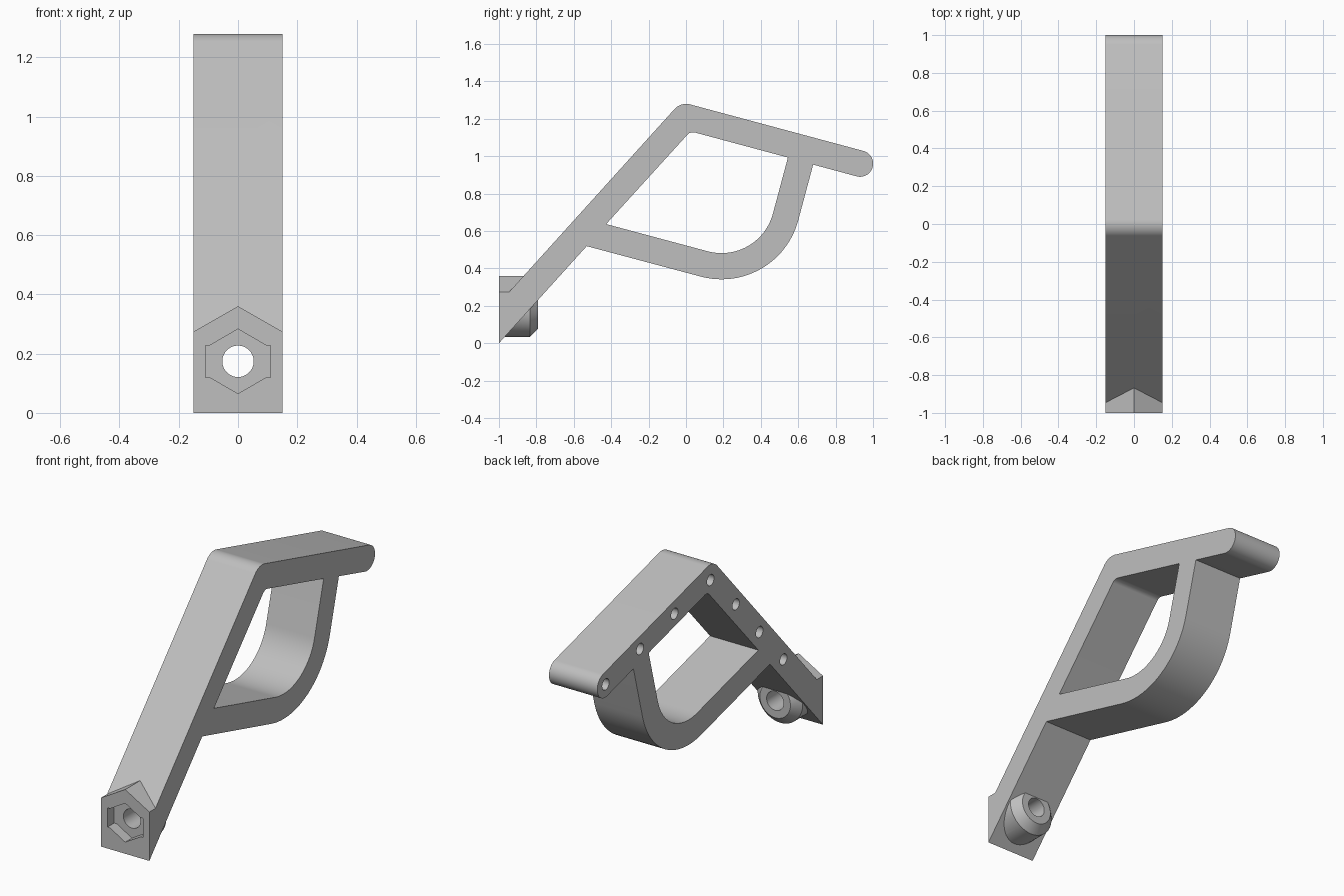
import bpy, bmesh, math
from mathutils import Vector

cube = bpy.data.objects.get("Cube")
if cube:
    bpy.data.objects.remove(cube)

grey = bpy.data.materials.new("light grey plastic")
grey.use_nodes = True
grey.diffuse_color = (0.52, 0.52, 0.52, 1)
grey.node_tree.nodes["Principled BSDF"].inputs["Base Color"].default_value = (0.52, 0.52, 0.52, 1)

HALF = 0.15      # half width of the bracket
BOLT_Z = 0.174   # height of the bolt axis


def rounded(corners, steps=24):
    """Outline from (u, v, radius) corners, with arcs where radius > 0."""
    out = []
    for i, (u, v, r) in enumerate(corners):
        p = Vector((u, v))
        if r == 0:
            out.append(p)
            continue
        a = (Vector(corners[i - 1][:2]) - p).normalized()
        b = (Vector(corners[(i + 1) % len(corners)][:2]) - p).normalized()
        half = a.angle(b) / 2
        centre = p + (a + b).normalized() * r / math.sin(half)
        start = p + a * r / math.tan(half) - centre
        end = p + b * r / math.tan(half) - centre
        sweep = start.angle_signed(end)
        for k in range(steps + 1):
            t = -sweep * k / steps
            c, s = math.cos(t), math.sin(t)
            out.append(centre + Vector((start.x * c - start.y * s, start.x * s + start.y * c)))
    return out


def circle(u, v, r, n=48):
    return [Vector((u + r * math.cos(math.tau * k / n), v + r * math.sin(math.tau * k / n)))
            for k in range(n)]


def prism(name, sections, axis):
    """Solid through matching outlines [(position, outline), ...] along x or y."""
    bm = bmesh.new()
    rings = []
    for d, pts in sections:
        rings.append([bm.verts.new((d, p.x, p.y) if axis == "x" else (p.x, d, p.y)) for p in pts])
    n = len(rings[0])
    for lo, hi in zip(rings, rings[1:]):
        for i in range(n):
            j = (i + 1) % n
            bm.faces.new((lo[i], lo[j], hi[j], hi[i]))
    bm.faces.new(rings[0])
    bm.faces.new(rings[-1])
    bmesh.ops.recalc_face_normals(bm, faces=bm.faces)
    mesh = bpy.data.meshes.new(name)
    bm.to_mesh(mesh)
    bm.free()
    mesh.materials.append(grey)
    obj = bpy.data.objects.new(name, mesh)
    bpy.context.collection.objects.link(obj)
    return obj


def combine(target, tool, operation):
    tool.hide_render = True
    bpy.context.view_layer.objects.active = target
    mod = target.modifiers.new("combine", "BOOLEAN")
    mod.operation, mod.solver, mod.object = operation, "EXACT", tool
    bpy.ops.object.modifier_apply(modifier=mod.name)
    bpy.data.objects.remove(tool)


# Side silhouette: sloping bar, top arm with round tip, curved brace
outer = rounded([(-1, 0, 0), (-0.531, 0.519, 0), (0.49, 0.247, 0.424), (0.68, 0.955, 0),
                 (0.98, 0.874, 0.0699), (1.016, 1.01, 0.0699), (-0.027, 1.29, 0.085),
                 (-1, 0.214, 0)])
bracket = prism("bracket", [(-HALF, outer), (HALF, outer)], "x")

# Opening between bar, arm and brace
window = rounded([(-0.427, 0.637, 0), (0.391, 0.418, 0.284), (0.545, 0.993, 0), (0.024, 1.133, 0.04)])
combine(bracket, prism("window_cutter", [(-1, window), (1, window)], "x"), "DIFFERENCE")

# Peaked block at the foot
peak = [Vector(p) for p in ((-HALF, 0.2), (HALF, 0.2), (HALF, 0.274), (0, 0.36), (-HALF, 0.274))]
combine(bracket, prism("foot_block", [(-1, peak), (-0.85, peak)], "y"), "UNION")

# Chamfered round boss behind the foot
wide, narrow = circle(0, BOLT_Z, 0.14), circle(0, BOLT_Z, 0.095)
combine(bracket, prism("boss", [(-0.98, wide), (-0.835, wide), (-0.79, narrow)], "y"), "UNION")

# Bolt hole and nut pocket with side notches
bolt = circle(0, BOLT_Z, 0.053)
combine(bracket, prism("bolt_cutter", [(-1.2, bolt), (-0.6, bolt)], "y"), "DIFFERENCE")
quarter = [(0.11, 0.054), (0.0945, 0.054), (0, 0.109)]
right = quarter + [(-x, z) for x, z in quarter[1::-1]]
nut = [Vector((x, BOLT_Z + z)) for x, z in right + [(-x, -z) for x, z in right]]
combine(bracket, prism("nut_cutter", [(-1.2, nut), (-0.94, nut)], "y"), "DIFFERENCE")

# Blind holes along the right side
for y, z in ((-0.65, 0.5), (-0.437, 0.735), (-0.228, 0.97), (-0.003, 1.192),
             (0.316, 1.125), (0.621, 1.044), (0.926, 0.962)):
    ring = circle(y, z, 0.031, 32)
    combine(bracket, prism("hole_cutter", [(-0.3, ring), (0.05, ring)], "x"), "DIFFERENCE")

bpy.ops.object.select_all(action="DESELECT")
bracket.select_set(True)
bpy.context.view_layer.objects.active = bracket
bpy.ops.object.shade_smooth_by_angle(angle=math.radians(25))
